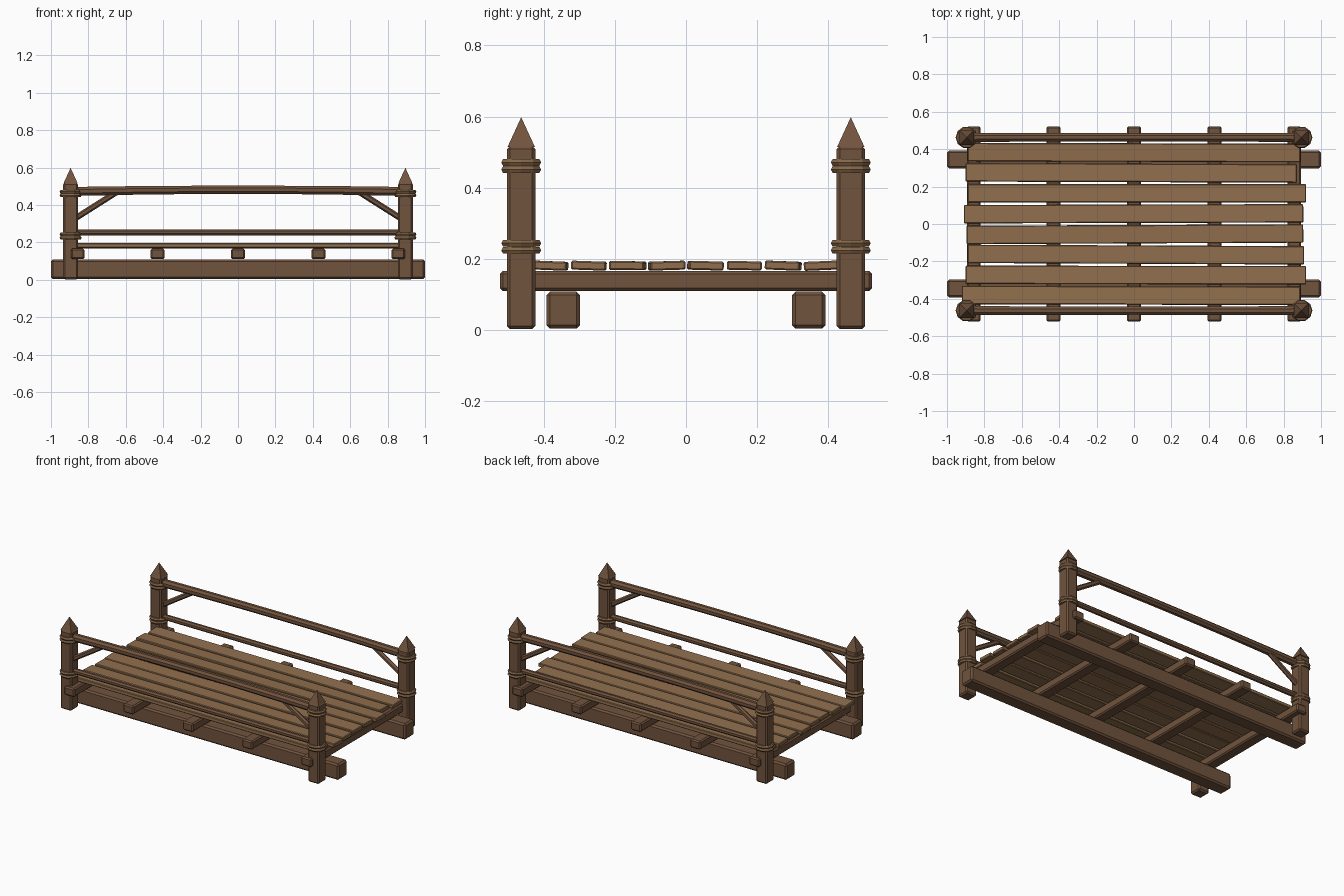
import bpy, bmesh, math, random
from mathutils import Vector, Matrix

if "Cube" in bpy.data.objects:
    bpy.data.objects.remove(bpy.data.objects["Cube"])

random.seed(4)

def mat(name, col):
    m = bpy.data.materials.new(name)
    m.diffuse_color = (*col, 1)
    m.use_nodes = True
    m.node_tree.nodes["Principled BSDF"].inputs["Base Color"].default_value = m.diffuse_color
    return m

DARK = mat("dark timber", (0.165, 0.087, 0.047))
PLANK = mat("plank wood", (0.28, 0.158, 0.075))
ROPE = mat("rope", (0.235, 0.135, 0.066))

def finish(name, bm, m):
    bmesh.ops.recalc_face_normals(bm, faces=bm.faces)
    me = bpy.data.meshes.new(name)
    bm.to_mesh(me)
    bm.free()
    me.materials.append(m)
    ob = bpy.data.objects.new(name, me)
    bpy.context.collection.objects.link(ob)
    return ob

def box(name, c, size, m, bevel=0.008, yaw=0, roll=0):
    bm = bmesh.new()
    bmesh.ops.create_cube(bm, size=1)
    bmesh.ops.scale(bm, vec=size, verts=bm.verts)
    bmesh.ops.bevel(bm, geom=bm.edges[:], offset=bevel, segments=1, affect='EDGES')
    bm.transform(Matrix.Translation(c) @ Matrix.Rotation(yaw, 4, 'Z') @ Matrix.Rotation(roll, 4, 'X'))
    return finish(name, bm, m)

def pole(name, pts, radii, m, sides=8):
    # round pole swept along points that lie in an x-z plane
    bm = bmesh.new()
    d = (Vector(pts[-1]) - Vector(pts[0])).normalized()
    u = Vector((0, 1, 0))
    w = d.cross(u)
    rings = []
    for p, r in zip(pts, radii):
        rings.append([bm.verts.new(Vector(p) + r * (u * math.cos(a) + w * math.sin(a)))
                      for a in (2 * math.pi * (k + 0.5) / sides for k in range(sides))])
    for a, b in zip(rings, rings[1:]):
        for k in range(sides):
            n = (k + 1) % sides
            bm.faces.new((a[k], a[n], b[n], b[k]))
    bm.faces.new(rings[0])
    bm.faces.new(rings[-1])
    return finish(name, bm, m)

def rope_ring(name, c, m, R=0.048, r=0.011, seg=10, minor=6):
    bm = bmesh.new()
    g = []
    for i in range(seg):
        a = 2 * math.pi * i / seg
        g.append([bm.verts.new((c[0] + (R + r * math.cos(b)) * math.cos(a),
                                c[1] + (R + r * math.cos(b)) * math.sin(a),
                                c[2] + r * math.sin(b)))
                  for b in (2 * math.pi * j / minor for j in range(minor))])
    for i in range(seg):
        for j in range(minor):
            n, k = (i + 1) % seg, (j + 1) % minor
            bm.faces.new((g[i][j], g[n][j], g[n][k], g[i][k]))
    return finish(name, bm, m)

# two long ground beams
for s in (-1, 1):
    box("ground_beam", (0, s * 0.345, 0.056), (2.0, 0.094, 0.104), DARK, 0.01)

# five cross joists
for x in (-0.857, -0.43, 0, 0.43, 0.857):
    box("cross_joist", (x, 0, 0.138), (0.074, 1.045, 0.056), DARK, 0.008)

# eight uneven deck planks: (x min, x max), front to back
ends = [(-0.92, 0.89), (-0.90, 0.92), (-0.89, 0.91), (-0.895, 0.905),
        (-0.91, 0.905), (-0.89, 0.92), (-0.90, 0.87), (-0.89, 0.89)]
for i, (a, b) in enumerate(ends):
    box("deck_plank", ((a + b) / 2, -0.382 + i * 0.1092, 0.181), (b - a, 0.098, 0.025), PLANK, 0.004,
        random.uniform(-0.005, 0.005), random.uniform(-0.05, 0.05))

for sy in (-1, 1):
    y = sy * 0.463
    for sx in (-1, 1):
        x = sx * 0.895
        # corner post, pointed cap and rope lashings
        box("corner_post", (x, y, 0.26), (0.08, 0.08, 0.515), DARK, 0.009)
        bm = bmesh.new()
        bmesh.ops.create_cone(bm, cap_ends=True, segments=4, radius1=0.054, radius2=0, depth=0.083)
        bm.transform(Matrix.Translation((x, y, 0.5565)) @ Matrix.Rotation(math.pi / 4, 4, 'Z'))
        finish("post_cap", bm, DARK)
        for z in (0.224, 0.244, 0.451, 0.471):
            rope_ring("rope_lashing", (x, y, z), ROPE)
        # diagonal brace
        pole("rail_brace", [(sx * 0.88, y, 0.322), (sx * 0.64, y, 0.474)], [0.016, 0.016], DARK, 6)
    # bowed handrail and straight lower rail
    xs = [-0.89 + 1.78 * k / 6 for k in range(7)]
    pole("handrail", [(x, y, 0.472 + 0.009 * (1 - (x / 0.89) ** 2)) for x in xs],
         [0.026 - 0.002 * (1 - (x / 0.89) ** 2) for x in xs], DARK)
    pole("lower_rail", [(-0.89, y, 0.253), (0.89, y, 0.253)], [0.018, 0.018], DARK)
